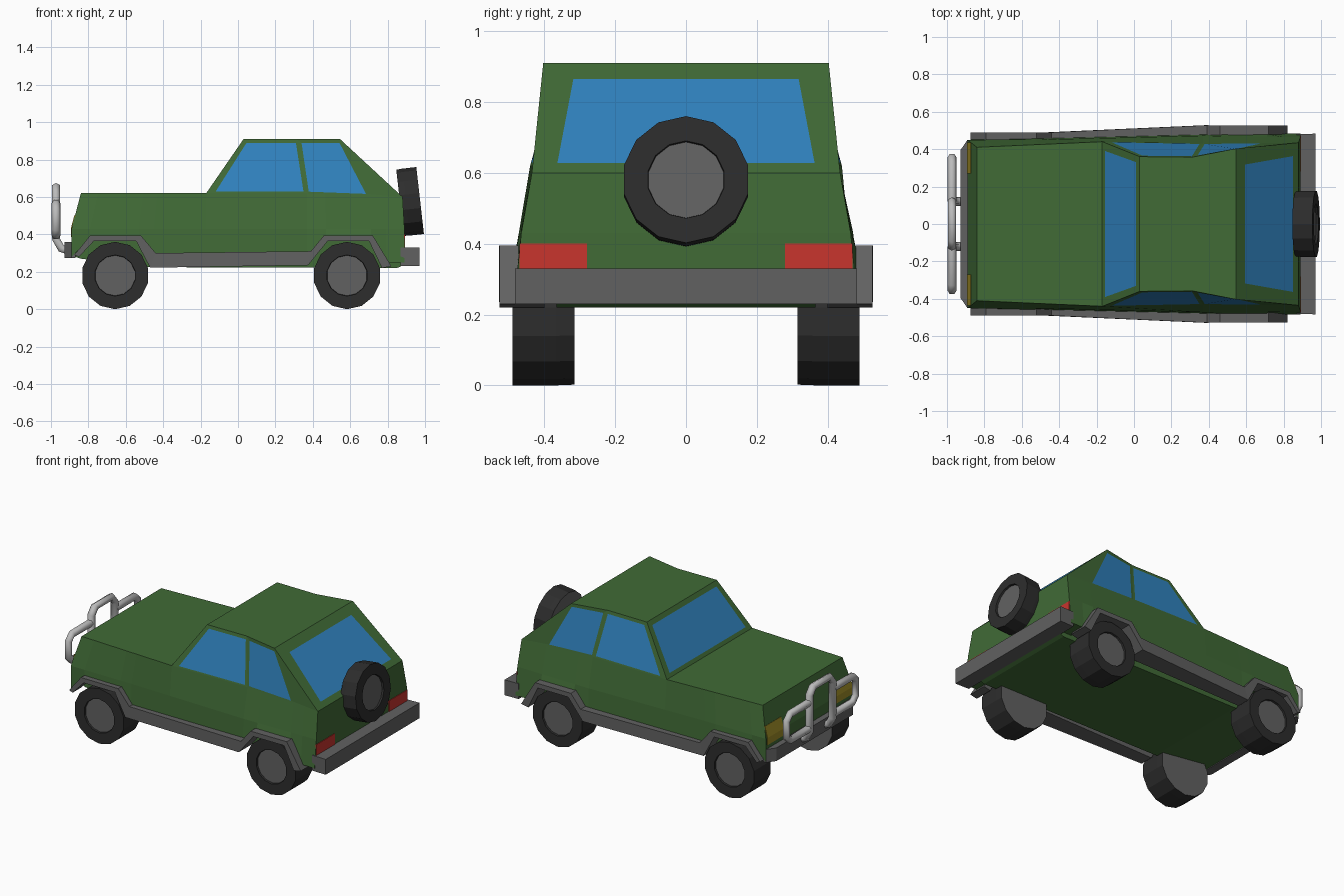
import bpy, bmesh, math
from mathutils import Vector, Matrix

if "Cube" in bpy.data.objects:
    bpy.data.objects.remove(bpy.data.objects["Cube"])


def material(name, *rgb):
    m = bpy.data.materials.new(name)
    m.diffuse_color = (*rgb, 1)
    m.use_nodes = True
    m.node_tree.nodes["Principled BSDF"].inputs["Base Color"].default_value = m.diffuse_color
    return m


GREEN = material("green paint", .052, .145, .037)
GLASS = material("blue glass", .03, .225, .52)
RUBBER = material("black rubber", .026, .026, .026)
GREY = material("grey plastic", .12, .12, .12)
CHROME = material("silver tube", .5, .5, .5)
RED = material("red lamp", .58, .035, .027)
YELLOW = material("yellow lamp", .34, .26, .02)


def make(name, faces, mats):
    """faces: list of (corner points, material index)."""
    bm = bmesh.new()
    for pts, mi in faces:
        bm.faces.new([bm.verts.new(p) for p in pts]).material_index = mi
    bmesh.ops.remove_doubles(bm, verts=bm.verts, dist=1e-4)
    bmesh.ops.recalc_face_normals(bm, faces=bm.faces)
    me = bpy.data.meshes.new(name)
    bm.to_mesh(me)
    bm.free()
    for m in mats:
        me.materials.append(m)
    ob = bpy.data.objects.new(name, me)
    bpy.context.collection.objects.link(ob)
    return ob


def loft(rings):
    """Closed skin through equal-sized rings, with end caps."""
    n = len(rings[0])
    faces = [((a[i], a[(i + 1) % n], b[(i + 1) % n], b[i]), 0)
             for a, b in zip(rings, rings[1:]) for i in range(n)]
    return faces + [(rings[0], 0), (rings[-1], 0)]


def prism_y(name, xz, y0, y1, mat):
    return make(name, loft([[(x, y, z) for x, z in xz] for y in (y0, y1)]), [mat])


def prism_z(name, xy, z0, z1, mat):
    return make(name, loft([[(x, y, z) for x, y in xy] for z in (z0, z1)]), [mat])


def interp(x, table):
    for (x0, v0), (x1, v1) in zip(table, table[1:]):
        if x <= x1:
            return v0 + (v1 - v0) * max(0, x - x0) / (x1 - x0)
    return table[-1][1]


# Lower body: cross-sections whose lower edge follows the wheel arches
stations = [(-.89, .28), (-.79, .38), (-.53, .38), (-.45, .26), (-.17, .26),
            (.37, .26), (.47, .38), (.71, .38), (.79, .25), (.89, .25)]
rings = []
for x, zb in stations:
    yb = interp(x, [(-.89, .45), (-.45, .46), (.37, .48), (.89, .483)])
    ym = interp(x, [(-.89, .45), (-.45, .452), (.37, .472), (.89, .465)])
    xt = interp(x, [(-.89, -.84), (-.17, -.17), (.37, .37), (.89, .88)])
    yt = interp(x, [(-.89, .41), (-.17, .44), (.37, .43), (.89, .435)])
    zt = interp(x, [(-.89, .62), (.37, .62), (.89, .60)])
    half = [(x, yb, zb), (x, ym, .43), (xt, yt, zt)]
    rings.append(half + [(px, -py, pz) for px, py, pz in reversed(half)])
body = loft(rings)[:-2]
for r in (rings[0], rings[-1]):
    body += [((r[0], r[1], r[4], r[5]), 0), ((r[1], r[2], r[3], r[4]), 0)]
make("lower_body", body, [GREEN])

# Underside between the wheels
prism_y("floor", [(-.885, .285), (-.84, .27), (-.47, .225), (.85, .22), (.885, .235),
                  (.885, .4), (-.885, .4)], -.365, .365, GREEN)


# Cabin: each wall is a frame around a glass pane
def wall(quad, pane):
    q = [Vector(p) for p in quad]
    w = [q[0].lerp(q[1], u).lerp(q[3].lerp(q[2], u), v) for u, v in pane]
    return [((q[i], q[(i + 1) % 4], w[(i + 1) % 4], w[i]), 0) for i in range(4)] + [(w, 1)]


belt = [(-.17, .44, .62), (.37, .43, .62), (.88, .435, .60)]
roof = [(.03, .36, .91), (.31, .357, .91), (.545, .403, .91)]


def flip(p):
    return (p[0], -p[1], p[2])


cabin = []
for f in (lambda p: p, flip):
    b, t = [f(p) for p in belt], [f(p) for p in roof]
    cabin += wall((b[0], b[1], t[1], t[0]),
                  [(.083, .03), (.966, .03), (.985, .93), (.1, .93)])
    cabin += wall((b[1], b[2], t[2], t[1]),
                  [(.02, .03), (.63, .03), (.9, .93), (.1, .93)])
cabin += wall((flip(belt[0]), belt[0], roof[0], flip(roof[0])),
              [(.05, .07), (.95, .07), (.95, .91), (.05, .91)])
cabin += wall((flip(belt[2]), belt[2], roof[2], flip(roof[2])),
              [(.08, .09), (.92, .09), (.89, .855), (.11, .855)])
for i in (0, 1):
    cabin.append(((roof[i], roof[i + 1], flip(roof[i + 1]), flip(roof[i])), 0))
make("cabin", cabin, [GREEN, GLASS])

# Grey arch and sill cladding on both sides
upper = [(-.875, .29), (-.79, .395), (-.52, .395), (-.44, .30),
         (.39, .31), (.46, .395), (.72, .395), (.82, .23)]
lower = [(-.85, .28), (-.77, .365), (-.545, .365), (-.47, .222),
         (.375, .235), (.48, .365), (.70, .365), (.77, .22)]
for s, side in ((1, "left"), (-1, "right")):
    rings = []
    for (xu, zu), (xl, zl) in zip(upper, lower):
        y = interp(xu, [(-.875, .488), (-.44, .49), (.39, .528), (.82, .526)])
        rings.append([(xu, s * .40, zu), (xu, s * y, zu), (xl, s * y, zl), (xl, s * .40, zl)])
    make("cladding_" + side, loft(rings), [GREY])

# Bumpers
prism_z("front_bumper", [(-.87, .45), (-.89, .45), (-.928, .395), (-.928, -.395),
                         (-.89, -.45), (-.87, -.45)], .275, .36, GREY)
prism_z("rear_bumper", [(.87, .48), (.97, .483), (.97, -.483), (.87, -.48)], .23, .33, GREY)

# Lamps
for s, side in ((1, "left"), (-1, "right")):
    prism_y("front_lamp_" + side, [(-.894, .385), (-.894, .431), (-.875, .502), (-.869, .50),
                                   (-.888, .43), (-.888, .385)], s * .27, s * .437, YELLOW)
    prism_y("rear_lamp_" + side, [(.887, .33), (.894, .33), (.894, .40), (.887, .40)],
            s * .28, s * .47, RED)


# Wheels: fourteen-sided, spun about their own x axis, outer face towards +x
def wheel(name, depth, matrix):
    n = 14
    profile = [(.178, 0), (.18, depth * .3), (.18, depth), (.11, depth), (.108, depth - .012)]
    rings = [[(x, r * math.sin(2 * math.pi * k / n), r * math.cos(2 * math.pi * k / n))
              for k in range(n)] for r, x in profile]
    faces = loft(rings)
    faces[-2:] = [(rings[0], 1), (rings[-1], 1)]
    make(name, faces, [RUBBER, GREY]).matrix_world = matrix


for x, end in ((-.657, "front"), (.583, "rear")):
    for s, side in ((1, "left"), (-1, "right")):
        wheel(f"{end}_wheel_{side}", .175,
              Matrix.Translation((x, s * .315, .18)) @ Matrix.Rotation(s * math.pi / 2, 4, 'Z'))
wheel("spare_wheel", .108, Matrix.Translation((.92, 0, .575))
      @ Matrix.Rotation(math.radians(-6.5), 4, 'Y') @ Matrix.Translation((-.054, 0, 0)))


# Tubular front guard
def tube(name, pts):
    cu = bpy.data.curves.new(name, 'CURVE')
    cu.dimensions = '3D'
    cu.bevel_depth = .024
    cu.bevel_resolution = 1
    cu.use_fill_caps = True
    sp = cu.splines.new('POLY')
    sp.points.add(len(pts) - 1)
    for p, co in zip(sp.points, pts):
        p.co = (*co, 1)
    cu.materials.append(CHROME)
    bpy.context.collection.objects.link(bpy.data.objects.new(name, cu))


leg = [(-.90, .12, .31), (-.945, .12, .325), (-.973, .12, .375), (-.973, .12, .61), (-.973, .085, .653)]
tube("guard_centre_hoop", leg + [flip(p) for p in reversed(leg)])
for s, side in ((1, "left"), (-1, "right")):
    tube("guard_side_loop_" + side, [(-.973, s * y, z) for y, z in (
        (.12, .565), (.32, .565), (.356, .53), (.356, .43), (.32, .395), (.12, .395))])
